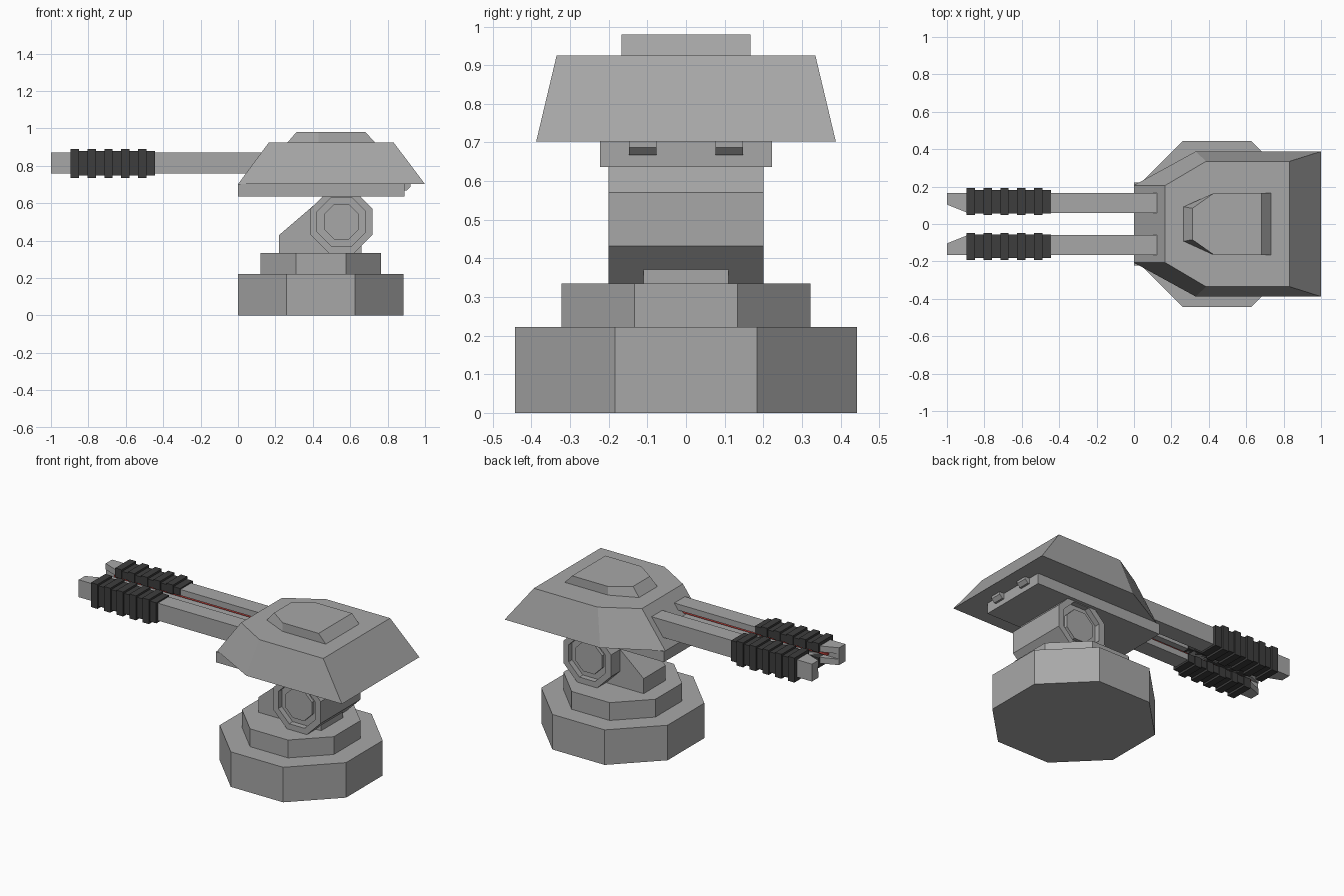
import bpy, bmesh, math
from mathutils import Vector

if "Cube" in bpy.data.objects:
    bpy.data.objects.remove(bpy.data.objects["Cube"])


def material(name, rgb):
    m = bpy.data.materials.new(name)
    m.diffuse_color = (*rgb, 1)
    m.use_nodes = True
    m.node_tree.nodes["Principled BSDF"].inputs["Base Color"].default_value = m.diffuse_color
    return m


GREY = material("light grey metal", (0.39, 0.39, 0.39))
DARK = material("dark charcoal", (0.047, 0.047, 0.047))
RED = material("red glow", (0.6, 0.06, 0.05))


def loft(name, rings, mat):
    """Closed solid through a list of equal-length rings of 3D points."""
    bm = bmesh.new()
    vs = [[bm.verts.new(p) for p in ring] for ring in rings]
    n = len(rings[0])
    for a, b in zip(vs, vs[1:]):
        for i in range(n):
            j = (i + 1) % n
            bm.faces.new((a[i], a[j], b[j], b[i]))
    bm.faces.new(vs[0])
    bm.faces.new(vs[-1])
    bmesh.ops.recalc_face_normals(bm, faces=bm.faces)
    me = bpy.data.meshes.new(name)
    bm.to_mesh(me)
    bm.free()
    me.materials.append(mat)
    ob = bpy.data.objects.new(name, me)
    bpy.context.collection.objects.link(ob)
    return ob


def octagon(cx, cy, apothem):
    r = apothem / math.cos(math.pi / 8)
    return [(cx + r * math.cos(math.pi / 8 + k * math.pi / 4),
             cy + r * math.sin(math.pi / 8 + k * math.pi / 4)) for k in range(8)]


def at_z(pts, z):
    return [(x, y, z) for x, y in pts]


def at_y(pts, y):
    return [(x, y, z) for x, z in pts]


def at_x(pts, x):
    return [(x, y, z) for y, z in pts]


def mirrored(half):
    """Half outline on +y, completed by its mirror image."""
    return half + [(x, -y) for x, y in reversed(half)]


def rect(a0, a1, b0, b1):
    return [(a0, b0), (a1, b0), (a1, b1), (a0, b1)]


# stepped octagonal base
for name, ap, z0, z1 in (("base", 0.443, 0, 0.222), ("base_step", 0.322, 0.222, 0.335)):
    o = octagon(0.443, 0, ap)
    loft(name, [at_z(o, z0), at_z(o, z1)], GREY)

# neck wedge between base and turret
neck = [(0.22, 0.335), (0.22, 0.43), (0.46, 0.636), (0.61, 0.636), (0.66, 0.378), (0.66, 0.335)]
loft("neck", [at_y(neck, -0.11), at_y(neck, 0.11)], GREY)

# pivot drum with ring groove on both ends
drum_steps = [(0.094, 0.185), (0.094, 0.165), (0.13, 0.165), (0.13, 0.2), (0.167, 0.2)]
steps = [(a, -y) for a, y in drum_steps] + drum_steps[::-1]
loft("pivot_drum", [at_y(octagon(0.553, 0.501, a), y) for a, y in steps], GREY)

# turret floor slab and rear vents
slab = rect(0, 0.89, -0.222, 0.222)
loft("turret_floor", [at_z(slab, 0.636), at_z(slab, 0.702)], GREY)
vent = [(0.88, 0.702), (0.922, 0.702), (0.922, 0.687), (0.902, 0.667), (0.88, 0.667)]
for side, s in (("left", 1), ("right", -1)):
    loft("vent_" + side, [at_y(vent, s * 0.076), at_y(vent, s * 0.147)], GREY)

# sloped armour shell and roof hatch
loft("turret_shell", [
    at_z(mirrored([(0, 0.207), (0.33, 0.388), (1, 0.388)]), 0.702),
    at_z(mirrored([(0.165, 0.205), (0.385, 0.335), (0.832, 0.335)]), 0.925)], GREY)
loft("roof_hatch", [
    at_z(mirrored([(0.265, 0.092), (0.43, 0.167), (0.732, 0.167)]), 0.925),
    at_z(mirrored([(0.312, 0.084), (0.43, 0.167), (0.682, 0.167)]), 0.98)], GREY)


def channel(s, inner, outer, z0, z1):
    """Section with a slot open towards the centre line."""
    pts = [(inner, z0), (outer, z0), (outer, z1), (inner, z1),
           (inner, 0.832), (0.105, 0.832), (0.105, 0.798), (inner, 0.798)]
    return [(s * y, z) for y, z in pts]


# twin barrels: slotted rail, tapered muzzle, ribbed sleeve and glowing strip
for side, s in (("left", 1), ("right", -1)):
    sec = channel(s, 0.06, 0.167, 0.76, 0.87)
    tip = [(s * max(abs(y), 0.104), z) for y, z in sec]
    loft("barrel_" + side, [at_x(tip, -1), at_x(sec, -0.89), at_x(sec, 0.25)], GREY)

    low = channel(s, 0.055, 0.183, 0.748, 0.878)
    high = channel(s, 0.049, 0.193, 0.735, 0.89)
    rings = []
    for i in range(5):
        x = -0.895 + i * 0.09
        rings += [at_x(high, x), at_x(high, x + 0.045),
                  at_x(low, x + 0.045), at_x(low, x + 0.09)]
    loft("sleeve_" + side, rings, DARK)

    strip = [(s * y, z) for y, z in rect(0.085, 0.107, 0.809, 0.821)]
    loft("glow_strip_" + side, [at_x(strip, -0.93), at_x(strip, 0.15)], RED)
